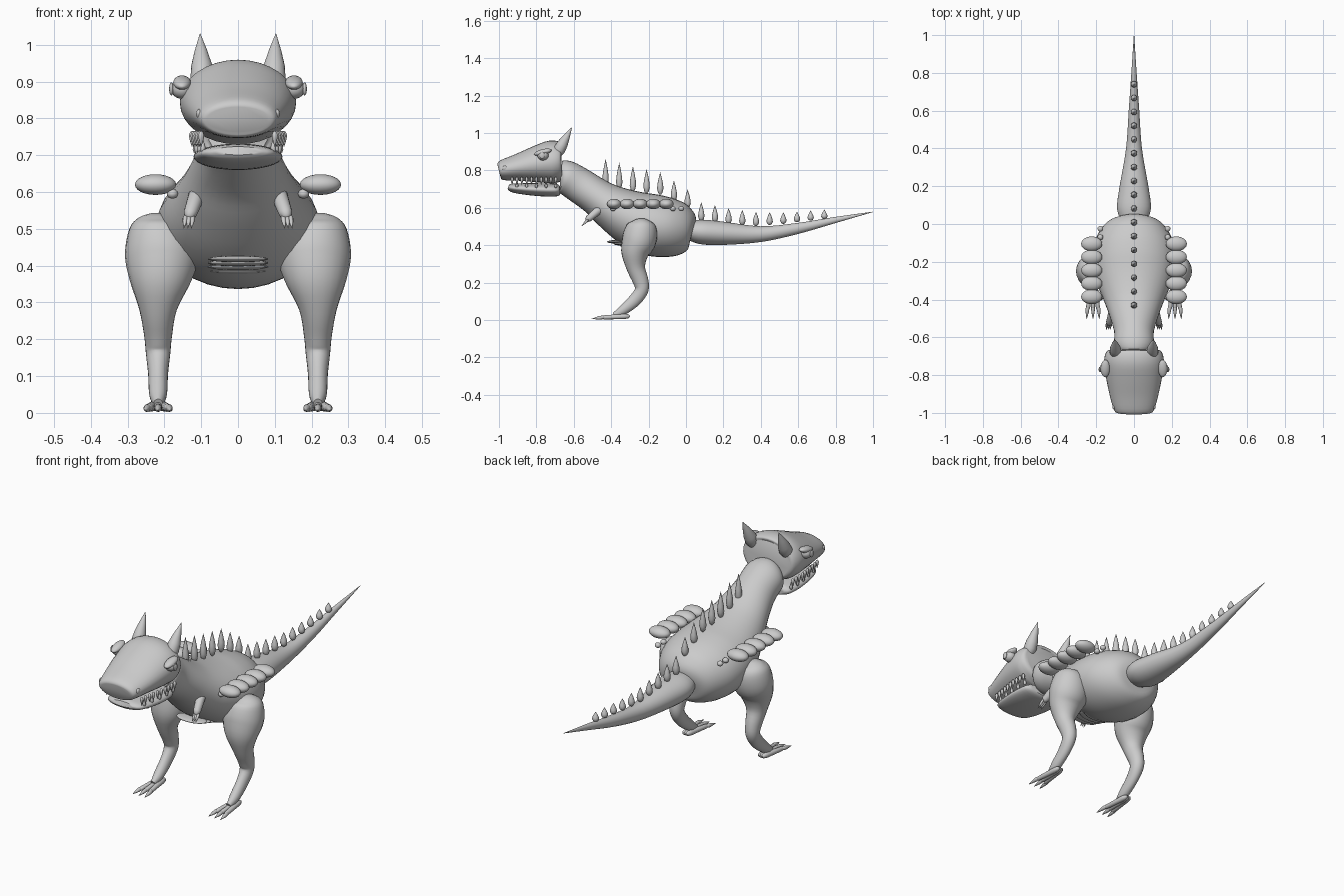
import bpy, bmesh, math
from mathutils import Vector

if "Cube" in bpy.data.objects:
    bpy.data.objects.remove(bpy.data.objects["Cube"])

grey = bpy.data.materials.new("plain_grey")
grey.use_nodes = True
COLOUR = (0.6, 0.6, 0.6, 1)
grey.diffuse_color = COLOUR
grey.node_tree.nodes["Principled BSDF"].inputs["Base Color"].default_value = COLOUR


def finish(name, bm, angle=50):
    bmesh.ops.recalc_face_normals(bm, faces=bm.faces)
    mesh = bpy.data.meshes.new(name)
    bm.to_mesh(mesh)
    bm.free()
    ob = bpy.data.objects.new(name, mesh)
    bpy.context.collection.objects.link(ob)
    mesh.materials.append(grey)
    bpy.ops.object.select_all(action='DESELECT')
    bpy.context.view_layer.objects.active = ob
    ob.select_set(True)
    bpy.ops.object.shade_smooth_by_angle(angle=math.radians(angle))
    return ob


def curve(points, steps):
    """Smooth curve through points of any dimension."""
    out = []
    last = len(points) - 1
    for i in range(last):
        p = [points[max(0, min(last, i + k))] for k in (-1, 0, 1, 2)]
        for s in range(steps):
            t = s / steps
            out.append([b + t * (c - a) / 2 + t * t * (2 * a - 5 * b + 4 * c - d) / 2
                        + t ** 3 * (3 * b - a - 3 * c + d) / 2
                        for a, b, c, d in zip(*p)])
    return out + [list(points[-1])]


def loft(name, stations, side=1, steps=4, sides=32):
    """Oval rings (x, y, z, half width, half depth) square to the path."""
    rows = curve(stations, steps)
    bm = bmesh.new()
    rings = []
    for i, (x, y, z, w, h) in enumerate(rows):
        a, b = rows[max(0, i - 1)], rows[min(len(rows) - 1, i + 1)]
        along = Vector((0, b[1] - a[1], b[2] - a[2])).normalized()
        up = Vector((1, 0, 0)).cross(along)
        ring = []
        for k in range(sides):
            t = math.tau * k / sides
            co = Vector((x + w * math.cos(t), y, z)) + up * (h * math.sin(t))
            co.x *= side
            ring.append(bm.verts.new(co))
        rings.append(ring)
    for r, q in zip(rings, rings[1:]):
        for k in range(sides):
            n = (k + 1) % sides
            bm.faces.new((r[k], r[n], q[n], q[k]))
    bm.faces.new(rings[0])
    bm.faces.new(rings[-1])
    return finish(name, bm)


def ball(name, centre, size, turn=0):
    bm = bmesh.new()
    bmesh.ops.create_uvsphere(bm, u_segments=20, v_segments=12, radius=1)
    ob = finish(name, bm)
    ob.location, ob.scale = centre, size
    ob.rotation_euler.x = turn
    return ob


LEAF = [(0, 0.25), (0.08, 0.7), (0.25, 1), (0.45, 0.9), (0.7, 0.55), (0.9, 0.2), (1, 0.02)]
LIMB = [(0, 0.3), (0.06, 0.8), (0.2, 1), (0.5, 0.9), (0.85, 0.8), (0.96, 0.5), (1, 0.05)]


def spindle(name, start, end, radius, profile=LEAF, sides=12):
    """Turned shape that runs from start to end."""
    start, end = Vector(start), Vector(end)
    axis = end - start
    spin = axis.to_track_quat('Z', 'Y')
    bm = bmesh.new()
    rings = []
    for t, r in profile:
        rings.append([bm.verts.new(start + axis * t + spin @ Vector(
            (radius * r * math.cos(math.tau * k / sides),
             radius * r * math.sin(math.tau * k / sides), 0))) for k in range(sides)])
    for p, q in zip(rings, rings[1:]):
        for k in range(sides):
            n = (k + 1) % sides
            bm.faces.new((p[k], p[n], q[n], q[k]))
    bm.faces.new(rings[0])
    bm.faces.new(rings[-1])
    return finish(name, bm)


# Torso with neck
loft("body", [(0, -.67, .77, .085, .08), (0, -.64, .763, .105, .09), (0, -.57, .72, .105, .095),
              (0, -.48, .66, .13, .1), (0, -.4, .605, .16, .12), (0, -.3, .55, .2, .147),
              (0, -.2, .512, .22, .165), (0, -.1, .495, .21, .16), (0, -.02, .487, .17, .138),
              (0, .025, .483, .12, .1), (0, .04, .48, .05, .05)])

# Tail
loft("tail", [(0, .03, .477, .075, .055), (0, .09, .47, .09, .066), (0, .2, .463, .076, .062),
              (0, .4, .459, .042, .042), (0, .6, .49, .028, .029), (0, .8, .535, .014, .016),
              (0, 1, .578, .001, .001)])

# Head and lower jaw
loft("head", [(0, -1, .797, .085, .035), (0, -.985, .8, .106, .053), (0, -.9, .815, .13, .072),
              (0, -.8, .832, .15, .098), (0, -.72, .844, .158, .115), (0, -.675, .842, .145, .106),
              (0, -.665, .842, .12, .09)])
loft("lower_jaw", [(0, -.95, .712, .06, .012), (0, -.92, .705, .1, .025), (0, -.8, .697, .12, .034),
                   (0, -.7, .694, .115, .034), (0, -.675, .695, .09, .025)])

# Spines down the back and tail: (position, tip height, length)
keys = [(-.43, .86, .15), (-.28, .82, .135), (-.135, .79, .12), (.005, .7, .1), (.08, .63, .1),
        (.23, .597, .085), (.38, .577, .075), (.53, .575, .06), (.74, .59, .05)]
for i in range(17):
    y = -.43 + i * .0731
    k = next(j for j in range(len(keys) - 1) if y <= keys[j + 1][0] + .01)
    a, b = keys[k], keys[k + 1]
    t = (y - a[0]) / (b[0] - a[0])
    tip, size = (a[j] + t * (b[j] - a[j]) for j in (1, 2))
    spindle("back_spine", (0, y, tip - size), (0, y, tip), .017)

# Belly plates
for i in range(4):
    ball("belly_plate", (0, -.38 + i * .035, .418 - i * .011), (.082, .042, .009))

for s, label in ((1, "left"), (-1, "right")):
    # Horns, eyes, brows and nostrils
    spindle(label + "_horn", (s * .095, -.7, .87), (s * .103, -.61, 1.03), .032, sides=20)
    ball(label + "_eye", (s * .152, -.765, .88), (.03, .03, .027))
    ball(label + "_pupil", (s * .181, -.77, .88), (.006, .014, .018))
    ball(label + "_brow", (s * .152, -.765, .897), (.024, .048, .016), .25)
    ball(label + "_nostril", (s * .106, -.968, .812), (.008, .014, .013))

    # Upper and lower teeth
    for i in range(10):
        y = -.93 + i * .026
        x = s * (.1 + .025 * min(1, i / 6))
        spindle(label + "_upper_tooth", (x, y, .765), (x, y, .722), .008, sides=8)
        if i % 2:
            spindle(label + "_lower_tooth", (x * .92, y, .705), (x * .92, y, .745), .008, sides=8)

    # Shoulder armour and small bumps
    for i in range(5):
        ball(label + "_armour_lobe", (s * .224, -.385 + i * .07, .62), (.056, .039, .028))
    for y in (-.39, -.07, -.025):
        ball(label + "_bump", (s * .178, y, .595), (.015, .015, .013))

    # Small arm with claws
    spindle(label + "_arm", (s * .105, -.44, .61), (s * .134, -.535, .53), .023, LIMB, 16)
    for d in (-.01, 0, .01):
        spindle(label + "_hand_claw", (s * .132 + d, -.522, .538), (s * .137 + d, -.56, .5), .007, sides=8)

    # Leg
    loft(label + "_leg", [(.222, -.232, .542, .015, .015), (.22, -.233, .53, .05, .045),
                          (.213, -.236, .5, .082, .08), (.207, -.25, .43, .1, .092),
                          (.21, -.272, .36, .084, .075), (.217, -.268, .28, .051, .05),
                          (.217, -.243, .21, .038, .042), (.217, -.237, .16, .033, .036),
                          (.217, -.275, .105, .027, .034), (.217, -.34, .05, .024, .026),
                          (.217, -.385, .025, .012, .014)], side=s, sides=24)

    # Toes and claws
    for d in (-1, 0, 1):
        x = .217 + d * .028
        spindle(label + "_toe", (s * (.217 + d * .008), -.3, .02), (s * x, -.46, .013), .014, LIMB)
        spindle(label + "_toe_claw", (s * x, -.43, .016), (s * (x + d * .006), -.505, .006), .01)
